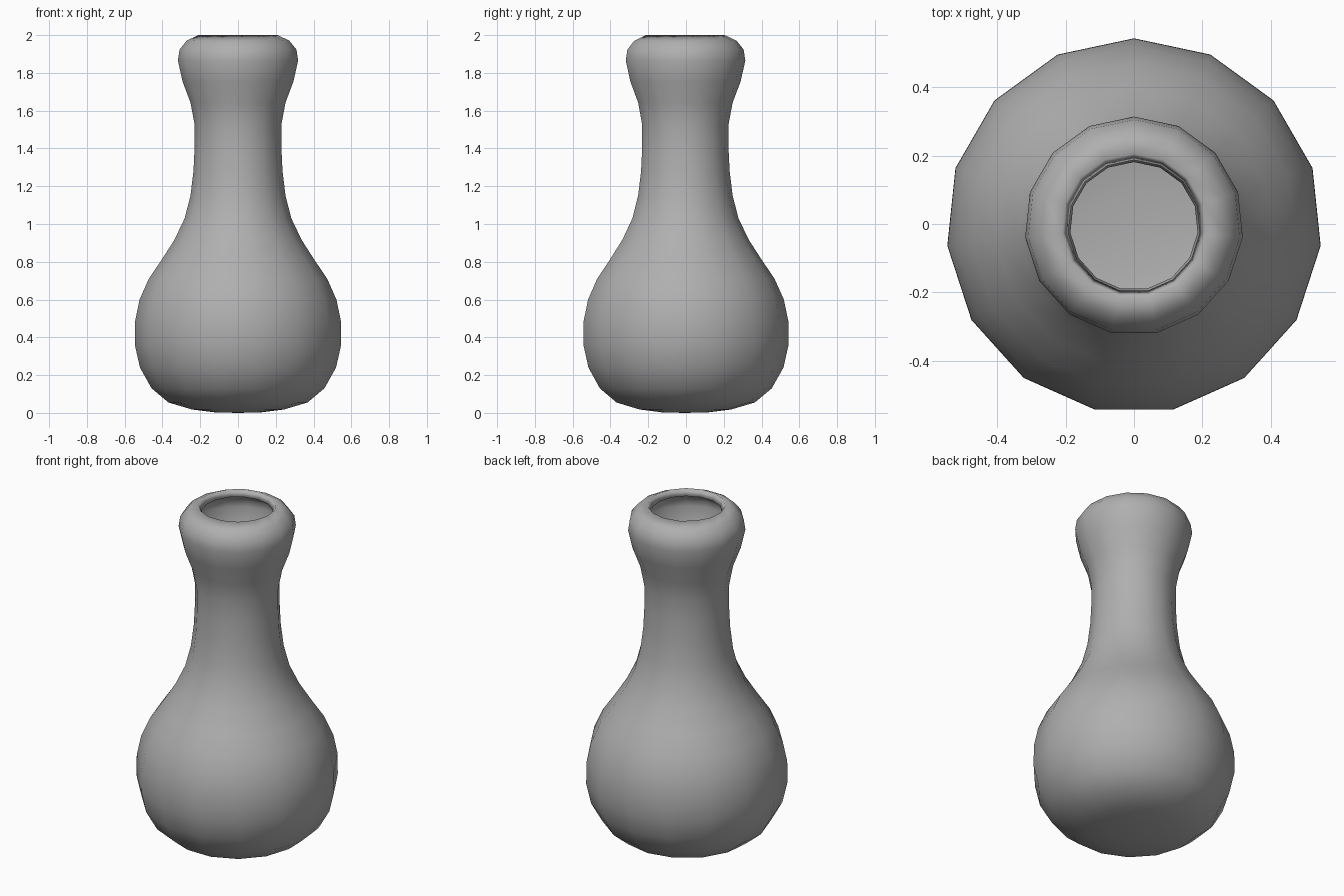
import bpy
import bmesh
import math

SIDES = 15
WALL = 0.043

cube = bpy.data.objects.get("Cube")
if cube:
    bpy.data.objects.remove(cube, do_unlink=True)

# Plain mid grey material
grey = bpy.data.materials.new("mid grey")
grey.use_nodes = True
colour = (0.43, 0.43, 0.43, 1)
grey.diffuse_color = colour
grey.node_tree.nodes["Principled BSDF"].inputs["Base Color"].default_value = colour

# Outer profile from foot to lip: radius, height
profile = [
    (0.125, 0.003), (0.245, 0.018), (0.37, 0.055), (0.46, 0.13),
    (0.522, 0.24), (0.549, 0.36), (0.548, 0.485), (0.524, 0.60),
    (0.475, 0.71), (0.407, 0.81), (0.338, 0.917), (0.284, 1.03),
    (0.253, 1.15), (0.237, 1.28), (0.231, 1.404), (0.231, 1.526),
    (0.253, 1.643), (0.295, 1.754), (0.32, 1.865), (0.311, 1.924),
    (0.274, 1.97), (0.212, 2.0),
]

# Turn the profile, with one corner pointing to the back
bm = bmesh.new()
y_shift = -0.006


def ring(radius, height):
    angles = [math.pi / 2 + math.tau * i / SIDES for i in range(SIDES)]
    return [bm.verts.new((radius * math.cos(a), radius * math.sin(a) + y_shift, height))
            for a in angles]


rings = [ring(r, z) for r, z in profile]
pole = bm.verts.new((0, y_shift, 0))
for i in range(SIDES):
    j = (i + 1) % SIDES
    bm.faces.new((pole, rings[0][j], rings[0][i]))
    for low, high in zip(rings, rings[1:]):
        bm.faces.new((low[i], low[j], high[j], high[i]))

mesh = bpy.data.meshes.new("vase_body")
bm.to_mesh(mesh)
bm.free()
mesh.materials.append(grey)
vase = bpy.data.objects.new("vase_body", mesh)
bpy.context.collection.objects.link(vase)

# Hollow wall and softly rounded lip
bpy.ops.object.select_all(action='DESELECT')
vase.select_set(True)
bpy.context.view_layer.objects.active = vase
shell = vase.modifiers.new("wall", 'SOLIDIFY')
shell.thickness = WALL
shell.offset = -1
shell.use_even_offset = True
bpy.ops.object.modifier_apply(modifier=shell.name)
bpy.ops.object.shade_smooth()
